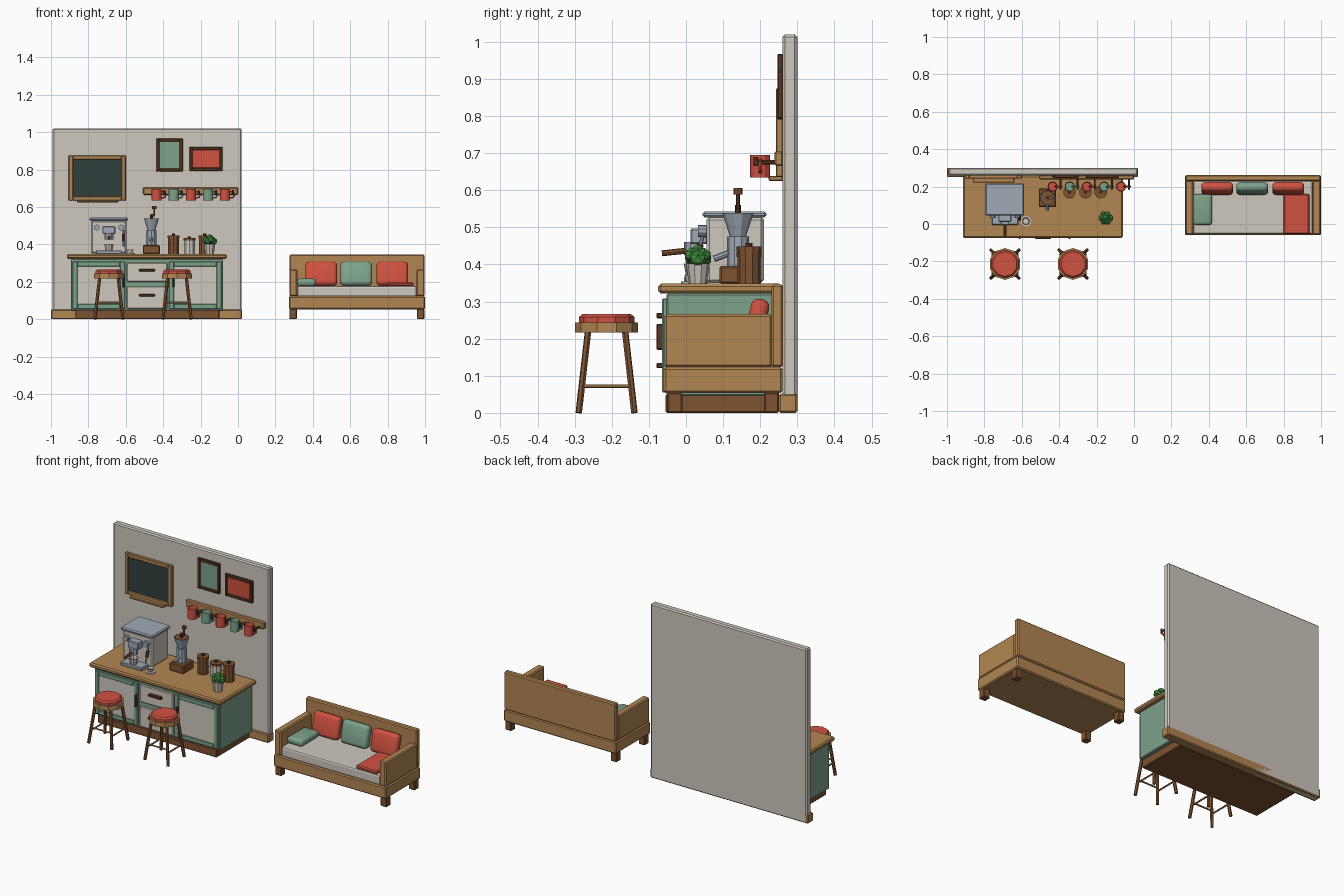
import bpy, bmesh, math, random
from mathutils import Matrix, Vector

cube = bpy.data.objects.get("Cube")
if cube:
    bpy.data.objects.remove(cube, do_unlink=True)
random.seed(4)


def material(name, *srgb):
    linear = [(c / 255 / 12.92) if c < 11 else ((c / 255 + .055) / 1.055) ** 2.4 for c in srgb]
    mat = bpy.data.materials.new(name)
    mat.use_nodes = True
    mat.diffuse_color = (*linear, 1)
    mat.node_tree.nodes["Principled BSDF"].inputs["Base Color"].default_value = (*linear, 1)
    return mat


TAN = material("oak wood", 178, 134, 82)
BROWN = material("walnut wood", 126, 82, 48)
DARK = material("dark wood", 92, 56, 32)
RED = material("red", 207, 82, 65)
SAGE = material("sage green", 125, 163, 139)
CREAM = material("cream", 206, 200, 190)
STEEL = material("steel", 160, 170, 182)
SLATE = material("slate", 48, 63, 60)
LEAF = material("leaf green", 64, 142, 64)


def finish(name, bm, mat):
    mesh = bpy.data.meshes.new(name)
    bm.to_mesh(mesh)
    bm.free()
    mesh.materials.append(mat)
    obj = bpy.data.objects.new(name, mesh)
    bpy.context.collection.objects.link(obj)
    return obj


def box(name, xs, ys, zs, mat, bevel=.004, segments=1, rot=None):
    """Bevelled block spanning the given ranges, optionally rotated about its centre."""
    spans = (xs, ys, zs)
    size = [b - a for a, b in spans]
    centre = Vector([(a + b) / 2 for a, b in spans])
    bm = bmesh.new()
    bmesh.ops.create_cube(bm, size=1)
    bmesh.ops.scale(bm, vec=size, verts=bm.verts)
    width = min(bevel, min(size) * .4)
    if width > 0:
        bmesh.ops.bevel(bm, geom=bm.edges[:], offset=width, segments=segments,
                        profile=.5, affect='EDGES')
    turn = rot if rot else Matrix()
    bm.transform(Matrix.Translation(centre) @ turn)
    return finish(name, bm, mat)


def rod(name, start, end, r1, mat, r2=None, sides=10, hollow=0):
    """Straight round bar or cone between two points; hollow sinks the end face."""
    a, b = Vector(start), Vector(end)
    bm = bmesh.new()
    bmesh.ops.create_cone(bm, cap_ends=True, segments=sides, radius1=r1,
                          radius2=r1 if r2 is None else r2, depth=(b - a).length)
    if hollow:
        top = max(bm.faces, key=lambda f: f.calc_center_median().z)
        bmesh.ops.inset_region(bm, faces=[top], thickness=.004)
        bmesh.ops.translate(bm, vec=(0, 0, -hollow), verts=top.verts)
    spin = (b - a).to_track_quat('Z', 'Y').to_matrix().to_4x4()
    bm.transform(Matrix.Translation((a + b) / 2) @ spin)
    return finish(name, bm, mat)


def upright(name, x, y, z0, z1, r1, mat, **options):
    return rod(name, (x, y, z0), (x, y, z1), r1, mat, **options)


def ring(name, centre, radius, thick, mat):
    bpy.ops.mesh.primitive_torus_add(location=centre, rotation=(math.pi / 2, 0, 0), major_radius=radius,
                                     minor_radius=thick, major_segments=10, minor_segments=5)
    obj = bpy.context.object
    obj.name = name
    obj.data.materials.append(mat)


def framed(name, xs, zs, front, back, width, mat, panel_mat):
    """Four-sided frame facing the front with a recessed panel."""
    (x0, x1), (z0, z1), ys = xs, zs, (front, back)
    for side, a in (("left", x1 - width), ("right", x0)):
        box(f"{name}_{side}_stile", (a, a + width), ys, zs, mat, .003)
    for side, a in (("top", z1 - width), ("bottom", z0)):
        box(f"{name}_{side}_rail", (x0 + width, x1 - width), ys, (a, a + width), mat, .003)
    box(f"{name}_panel", (x0 + width, x1 - width), (front + .005, back),
        (z0 + width, z1 - width), panel_mat, 0)


# Wall and skirting
box("wall", (-.992, .02), (.26, .3), (0, 1.02), CREAM, .007)
box("skirting", (-1, .022), (.25, .3), (0, .052), TAN, .005)

# Counter cabinet
box("plinth", (-.87, -.1), (-.055, .25), (0, .05), BROWN)
box("cabinet", (-.893, -.08), (-.052, .25), (.045, .322), SAGE)
box("countertop", (-.914, -.06), (-.075, .258), (.322, .348), TAN, .007)
for side, x, grip in (("right", -.885, -.612), ("left", -.368, -.345)):
    framed(f"{side}_door", (x, x + .28), (.055, .308), -.064, -.05, .026, SAGE, CREAM)
    box(f"{side}_door_handle", (grip - .006, grip + .006), (-.08, -.06), (.17, .24), DARK, .003)
for name, zs, grip in (("upper", (.2, .302), .262), ("lower", (.055, .175), .128)):
    box(f"{name}_drawer", (-.595, -.378), (-.063, -.05), zs, CREAM)
    box(f"{name}_drawer_handle", (-.528, -.445), (-.08, -.06), (grip - .007, grip + .007), DARK, .003)

# Stools
for n, x in enumerate((-.69, -.326)):
    y = -.214
    upright(f"stool_{n}_seat", x, y, .217, .244, .085, TAN)
    upright(f"stool_{n}_cushion", x, y, .244, .258, .075, RED)
    upright(f"stool_{n}_cushion_crown", x, y, .258, .266, .075, RED, r2=.066)
    for sx in (-1, 1):
        for sy in (-1, 1):
            rod(f"stool_{n}_leg", (x + sx * .075, y + sy * .075, 0),
                (x + sx * .05, y + sy * .05, .22), .009, BROWN, sides=6)
        rod(f"stool_{n}_side_rung", (x + sx * .067, y - .067, .072),
            (x + sx * .067, y + .067, .072), .005, TAN, sides=6)
        rod(f"stool_{n}_cross_rung", (x - .065, y + sx * .065, .09),
            (x + .065, y + sx * .065, .09), .005, TAN, sides=6)

# Sofa
box("sofa_base", (.272, 1), (-.06, .26), (.053, .123), TAN, .006)
box("sofa_back", (.275, .997), (.23, .262), (.123, .346), TAN, .006)
for side, x in (("right", .275), ("left", .955)):
    box(f"sofa_{side}_arm", (x, x + .042), (-.058, .232), (.123, .266), TAN, .006)
    for end, y in (("front", -.05), ("rear", .21)):
        foot = x if side == "right" else x + .002
        box(f"sofa_{side}_{end}_foot", (foot, foot + .04), (y, y + .04), (0, .055), BROWN)
box("seat_cushion", (.318, .954), (-.054, .23), (.12, .178), CREAM, .01, 2)
box("folded_blanket", (.8, .937), (-.053, .16), (.176, .198), RED, .006)

# Pillows, the three upright ones leaning on the back
lean = Matrix.Rotation(-.22, 4, 'X')
pillows = [box(f"back_pillow_{n}", (x, x + .17), (.165, .215), (.178, .308), mat, .02, 3, lean)
           for n, (x, mat) in enumerate(((.36, RED), (.547, SAGE), (.74, RED)))]
pillows.append(box("flat_pillow", (.317, .417), (-.005, .16), (.178, .217), SAGE, .015, 3))
for pillow in pillows:
    bpy.ops.object.select_all(action='DESELECT')
    pillow.select_set(True)
    bpy.context.view_layer.objects.active = pillow
    bpy.ops.object.shade_smooth_by_angle()

# Coffee machine
box("machine_body", (-.785, -.595), (.055, .21), (.35, .528), CREAM, .008)
box("machine_top", (-.795, -.587), (.045, .217), (.526, .543), STEEL, .006)
box("drip_tray", (-.76, -.62), (-.005, .06), (.348, .368), STEEL)
box("group_block", (-.725, -.655), (.012, .058), (.455, .497), STEEL)
upright("group_head", -.69, .02, .425, .46, .025, STEEL)
rod("filter_handle", (-.69, .01, .438), (-.69, -.065, .43), .008, BROWN, sides=8)
upright("brewing_cup", -.69, .02, .368, .402, .02, CREAM, r2=.026, hollow=.02)
for n, x in enumerate((-.755, -.625)):
    rod(f"machine_knob_{n}", (x, .057, .49), (x, .032, .49), .016, STEEL)
rod("steam_wand", (-.612, .045, .475), (-.612, .02, .39), .005, STEEL, sides=6)
rod("steam_wand_grip", (-.612, .039, .455), (-.612, .029, .42), .009, DARK, sides=6)
upright("saucer", -.578, .015, .348, .354, .028, CREAM)
upright("small_cup", -.578, .015, .354, .372, .014, CREAM, r2=.02, hollow=.01)

# Hand grinder
gx, gy = -.463, .14
box("grinder_base", (gx - .046, gx + .046), (gy - .05, gy + .05), (.348, .396), BROWN, .005)
upright("grinder_body", gx, gy, .396, .475, .03, STEEL)
rod("grinder_spout", (gx, gy - .025, .43), (gx, gy - .065, .415), .009, STEEL, sides=8)
upright("grinder_hopper", gx, gy, .47, .538, .02, STEEL, r2=.042, hollow=.008)
upright("hopper_beans", gx, gy, .53, .535, .037, BROWN)
upright("crank_post", gx, gy, .53, .56, .008, DARK, sides=8)
rod("crank_arm", (gx, gy, .556), (gx + .018, gy, .556), .006, DARK, sides=6)
upright("crank_handle", gx + .016, gy, .55, .592, .005, DARK, sides=6)
upright("crank_knob", gx + .016, gy, .588, .606, .012, BROWN, sides=8)

# Storage canisters
for n, (x, mat, top) in enumerate(((-.345, BROWN, .435), (-.26, CREAM, .42), (-.178, BROWN, .435))):
    upright(f"canister_{n}", x, .17, .348, top, .031, mat)
    upright(f"canister_{n}_lid", x, .17, top, top + .013, .034, BROWN)
    upright(f"canister_{n}_knob", x, .17, top + .013, top + .023, .009, DARK, sides=8)

# Potted plant
px, py = -.152, .032
upright("plant_pot", px, py, .348, .402, .024, CREAM, r2=.032)
for n in range(7):
    angle = n * math.tau / 6
    reach = .02 if n else 0
    bm = bmesh.new()
    bmesh.ops.create_icosphere(bm, subdivisions=1, radius=random.uniform(.019, .024))
    height = .415 + .01 * (n % 2) if n else .435
    bm.transform(Matrix.Translation((px + reach * math.cos(angle), py + reach * math.sin(angle), height)))
    finish(f"foliage_{n}", bm, LEAF)

# Mug rail with hanging mugs
box("mug_rail", (-.507, 0), (.238, .262), (.665, .705), TAN, .005)
for n in range(5):
    x, mat = -.435 + n * .0915, (SAGE if n % 2 else RED)
    upright(f"mug_{n}", x, .2, .634, .695, .027, mat, sides=12, hollow=.045)
    ring(f"mug_{n}_handle", (x + .031, .2, .665), .017, .005, mat)
    rod(f"peg_{n}", (x + .042, .24, .675), (x + .042, .185, .675), .006, DARK, sides=6)
    upright(f"peg_{n}_tip", x + .042, .188, .665, .69, .006, DARK, sides=6)

# Wall boards
framed("chalkboard", (-.905, -.6), (.635, .875), .242, .262, .022, TAN, SLATE)
box("chalk_ledge", (-.86, -.64), (.222, .262), (.625, .638), TAN, .003)
framed("tall_picture", (-.437, -.295), (.79, .967), .246, .262, .017, DARK, SAGE)
framed("wide_picture", (-.26, -.082), (.793, .922), .246, .262, .017, DARK, RED)
